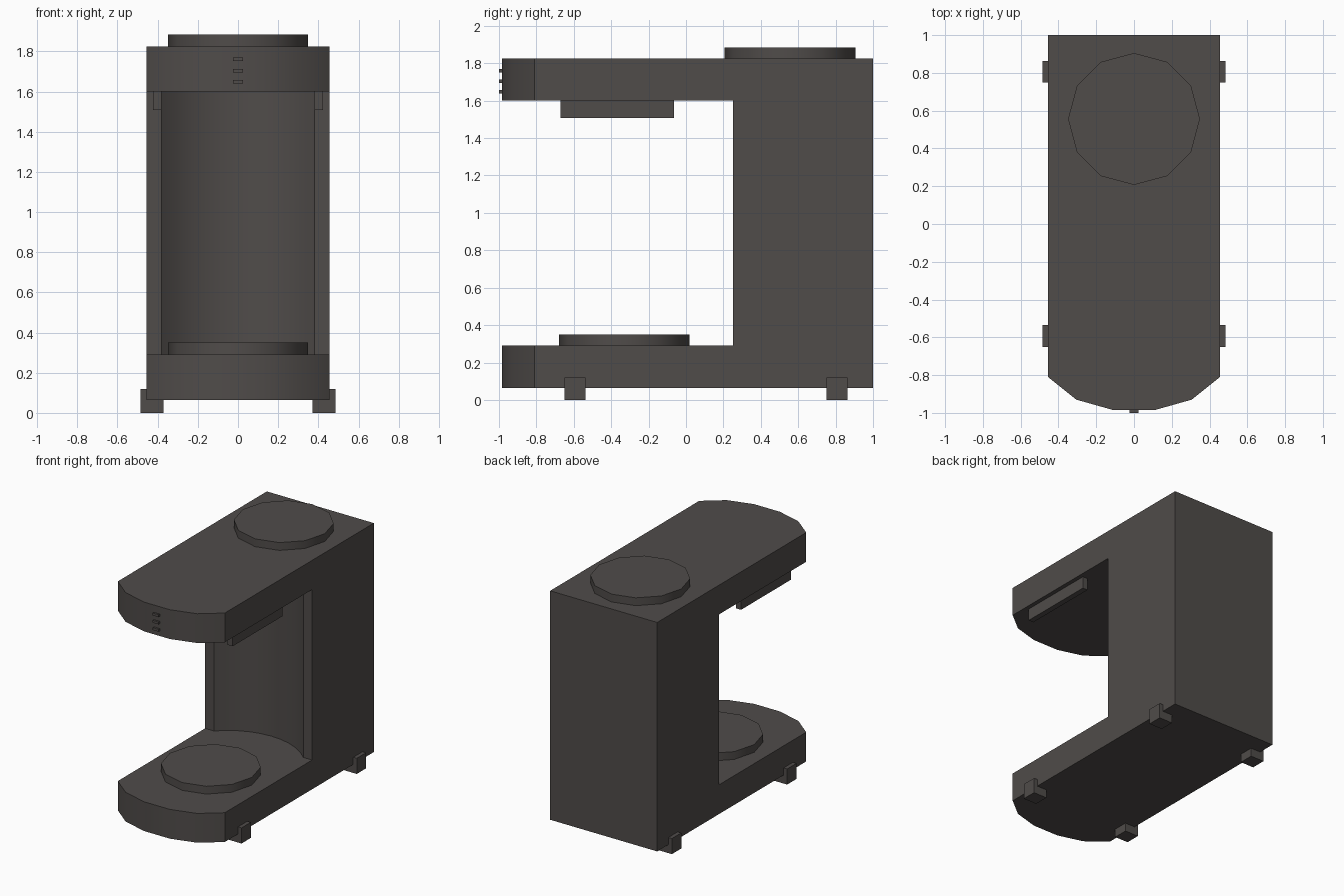
import bpy, bmesh, math

if "Cube" in bpy.data.objects:
    bpy.data.objects.remove(bpy.data.objects["Cube"])

dark = bpy.data.materials.new("dark warm grey")
dark.diffuse_color = (0.08, 0.072, 0.068, 1)
dark.use_nodes = True
dark.node_tree.nodes["Principled BSDF"].inputs["Base Color"].default_value = dark.diffuse_color


def prism(name, outline, z0, z1):
    """Extrude a plan outline (x, y) from z0 to z1."""
    bm = bmesh.new()
    face = bm.faces.new([bm.verts.new((x, y, z0)) for x, y in outline])
    up = bmesh.ops.extrude_face_region(bm, geom=[face])["geom"]
    bmesh.ops.translate(bm, vec=(0, 0, z1 - z0),
                        verts=[v for v in up if isinstance(v, bmesh.types.BMVert)])
    bmesh.ops.recalc_face_normals(bm, faces=bm.faces)
    me = bpy.data.meshes.new(name)
    bm.to_mesh(me)
    bm.free()
    me.materials.append(dark)
    ob = bpy.data.objects.new(name, me)
    bpy.context.collection.objects.link(ob)
    return ob


def box(name, x0, x1, y0, y1, z0, z1):
    return prism(name, [(x0, y0), (x1, y0), (x1, y1), (x0, y1)], z0, z1)


def disc(name, y, r, z0, z1):
    ring = [(r * math.cos(math.radians(a)), y + r * math.sin(math.radians(a)))
            for a in range(0, 360, 30)]
    return smooth(prism(name, ring, z0, z1))


def smooth(ob):
    bpy.ops.object.select_all(action='DESELECT')
    ob.select_set(True)
    bpy.context.view_layer.objects.active = ob
    bpy.ops.object.shade_smooth_by_angle(angle=math.radians(35))
    return ob


# C-shaped body: full-height plan with a bowed front
plan = [(0.455, 1.0), (-0.455, 1.0), (-0.455, -0.81), (-0.305, -0.93),
        (-0.11, -0.985), (0.11, -0.985), (0.305, -0.93), (0.455, -0.81)]
body = prism("body", plan, 0.065, 1.825)

# Cup bay cut out of the body, with a concave back wall
half, depth, n = 0.38, 0.16, 10
rad = (half ** 2 + depth ** 2) / (2 * depth)
span = math.asin(half / rad)
arc = [(rad * math.sin(t), 0.25 + depth - rad + rad * math.cos(t))
       for t in (span * (1 - 2 * i / n) for i in range(n + 1))]
bay = prism("bay_cutter", [(-1, 0.25), (-1, -2), (1, -2), (1, 0.25)] + arc, 0.29, 1.6)
bay.hide_render = True
mod = body.modifiers.new("bay", 'BOOLEAN')
mod.operation = 'DIFFERENCE'
mod.solver = 'EXACT'
mod.object = bay
bpy.context.view_layer.update()
cut = bpy.data.meshes.new_from_object(
    body.evaluated_get(bpy.context.evaluated_depsgraph_get()))
body.modifiers.clear()
body.data = cut
bpy.data.objects.remove(bay)
smooth(body)

# Tank lid on top and warming plate on the base
disc("tank_lid", 0.556, 0.349, 1.815, 1.885)
disc("warming_plate", -0.33, 0.349, 0.28, 0.35)

# Basket rails under the top arm, and feet wrapping the lower edges
for side, s in (("left", -1), ("right", 1)):
    box(side + "_rail", s * 0.38, s * 0.423, -0.67, -0.065, 1.507, 1.61)
    for end, y in (("front", -0.593), ("back", 0.807)):
        box(f"{side}_{end}_foot", s * 0.37, s * 0.485, y - 0.057, y + 0.057, 0, 0.12)

# Three small buttons on the front of the arm
for i, z in enumerate((1.648, 1.704, 1.76)):
    box(f"button_{i + 1}", -0.025, 0.025, -1.0, -0.975, z - 0.009, z + 0.009)
